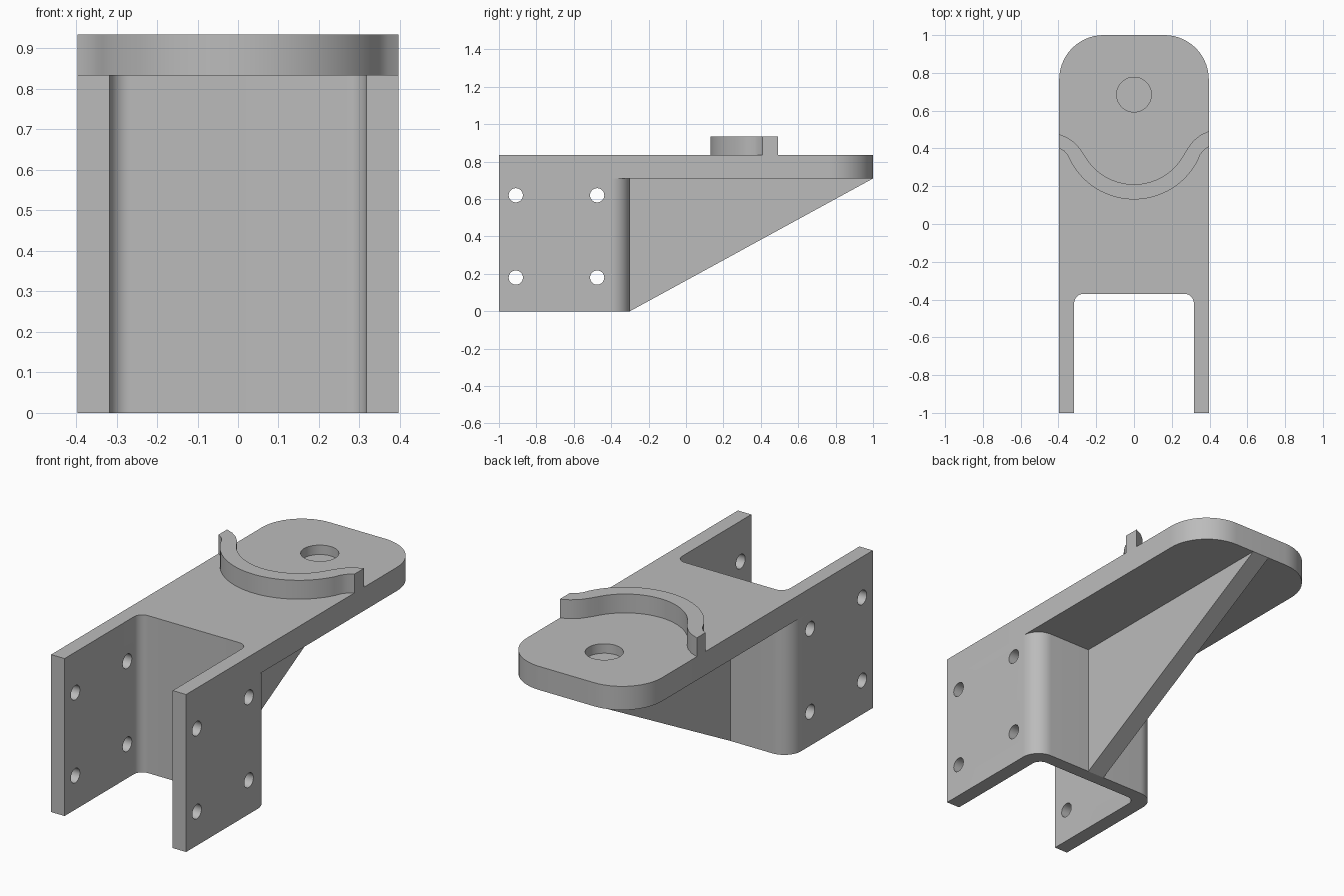
import bpy, bmesh, math
from mathutils import Vector, Matrix

cube = bpy.data.objects.get("Cube")
if cube:
    bpy.data.objects.remove(cube, do_unlink=True)

grey = bpy.data.materials.new("plain grey")
grey.use_nodes = True
COLOUR = (0.5, 0.5, 0.5, 1)
grey.diffuse_color = COLOUR
grey.node_tree.nodes["Principled BSDF"].inputs["Base Color"].default_value = COLOUR

W = 0.396            # half width
WALL = 0.079         # side wall thickness
INNER = W - WALL
UNDER, TOP, RIM = 0.71, 0.835, 0.935
BACK = -0.30         # rear face of the channel
NOTCH = -0.37        # inner face of the channel web


def rounded(corners, steps=14):
    """Outline from (x, y, radius) corners, with true arcs at the corners."""
    out = []
    for i, (x, y, r) in enumerate(corners):
        p = Vector((x, y))
        if not r:
            out.append(p)
            continue
        a = (Vector(corners[i - 1][:2]) - p).normalized()
        b = (Vector(corners[(i + 1) % len(corners)][:2]) - p).normalized()
        half = a.angle(b) / 2
        centre = p + (a + b).normalized() * r / math.sin(half)
        start = p + a * r / math.tan(half) - centre
        end = p + b * r / math.tan(half) - centre
        sweep = math.atan2(start.x * end.y - start.y * end.x, start.dot(end))
        out += [centre + Matrix.Rotation(sweep * k / steps, 2) @ start
                for k in range(steps + 1)]
    return out


def prism(name, outline, low, high, matrix=None):
    """Extrude a flat outline from low to high along its normal."""
    bm = bmesh.new()
    face = bm.faces.new([bm.verts.new((p[0], p[1], low)) for p in outline])
    res = bmesh.ops.extrude_face_region(bm, geom=[face])
    moved = [v for v in res["geom"] if isinstance(v, bmesh.types.BMVert)]
    bmesh.ops.translate(bm, verts=moved, vec=(0, 0, high - low))
    if matrix:
        bm.transform(matrix)
    bmesh.ops.recalc_face_normals(bm, faces=bm.faces)
    mesh = bpy.data.meshes.new(name)
    bm.to_mesh(mesh)
    bm.free()
    mesh.materials.append(grey)
    obj = bpy.data.objects.new(name, mesh)
    bpy.context.collection.objects.link(obj)
    return obj


def activate(obj):
    bpy.ops.object.select_all(action="DESELECT")
    obj.select_set(True)
    bpy.context.view_layer.objects.active = obj


def drill(obj, centre, radius, depth, axis):
    """Cut a round hole through obj and remove the cutter."""
    turn = Matrix.Rotation(math.pi / 2, 4, "Y") if axis == "X" else Matrix()
    circle = [(radius * math.cos(t * math.tau / 40), radius * math.sin(t * math.tau / 40))
              for t in range(40)]
    cutter = prism("hole_cutter", circle, -depth, depth, Matrix.Translation(centre) @ turn)
    cutter.hide_render = True
    activate(obj)
    mod = obj.modifiers.new("hole", "BOOLEAN")
    mod.operation, mod.solver, mod.object = "DIFFERENCE", "EXACT", cutter
    bpy.ops.object.modifier_apply(modifier=mod.name)
    bpy.data.objects.remove(cutter, do_unlink=True)


# U-shaped mounting channel with four bolt holes through each side
notch = [(INNER, -1, 0), (INNER, NOTCH, 0.05), (-INNER, NOTCH, 0.05), (-INNER, -1, 0)]
channel = prism("mounting_channel", rounded(
    [(-W, -1, 0), (-W, BACK, 0.1), (W, BACK, 0.1), (W, -1, 0)] + notch), 0, UNDER)
for y in (-0.91, -0.475):
    for z in (0.18, 0.62):
        drill(channel, (0, y, z), 0.038, 1, "X")

# Top deck continuing the channel walls, with rounded rear corners and a blind socket
deck = prism("top_deck", rounded(
    [(-W, -1, 0), (-W, 1, 0.235), (W, 1, 0.235), (W, -1, 0)] + notch), UNDER, TOP)
drill(deck, (0, 0.685, TOP), 0.092, 0.05, "Z")

# Triangular gusset: outline drawn in (y, z), thickness along x
yz_to_world = Matrix(((0, 0, 1, 0), (1, 0, 0, 0), (0, 1, 0, 0), (0, 0, 0, 1)))
gusset = prism("support_gusset", [(BACK, 0), (1, UNDER), (BACK, UNDER)],
               -0.05, 0.05, yz_to_world)


# Curved stop rim: a concentric band whose ends flare out to the deck sides
def bow(radius, reach, left_flare, right_flare):
    arc = []
    for k in range(33):
        a = math.asin(reach / radius) * (k / 16 - 1)
        arc.append((radius * math.sin(a), 0.51 - radius * math.cos(a)))
    return [(-x, y) for x, y in reversed(left_flare)] + arc + right_flare


inner = bow(0.3, 0.26, [(0.285, 0.398), (0.316, 0.432), (0.354, 0.458), (W, 0.475)],
            [(0.285, 0.402), (0.314, 0.44), (0.352, 0.471), (W, 0.492)])
outer = bow(0.38, 0.335, [(0.35, 0.363), (0.37, 0.386), (W, 0.402)],
            [(0.35, 0.366), (0.37, 0.391), (W, 0.41)])
rim = prism("stop_rim", outer + inner[::-1], TOP, RIM)

for part in (channel, deck, gusset, rim):
    activate(part)
    bpy.ops.object.shade_smooth_by_angle(angle=math.radians(30))
